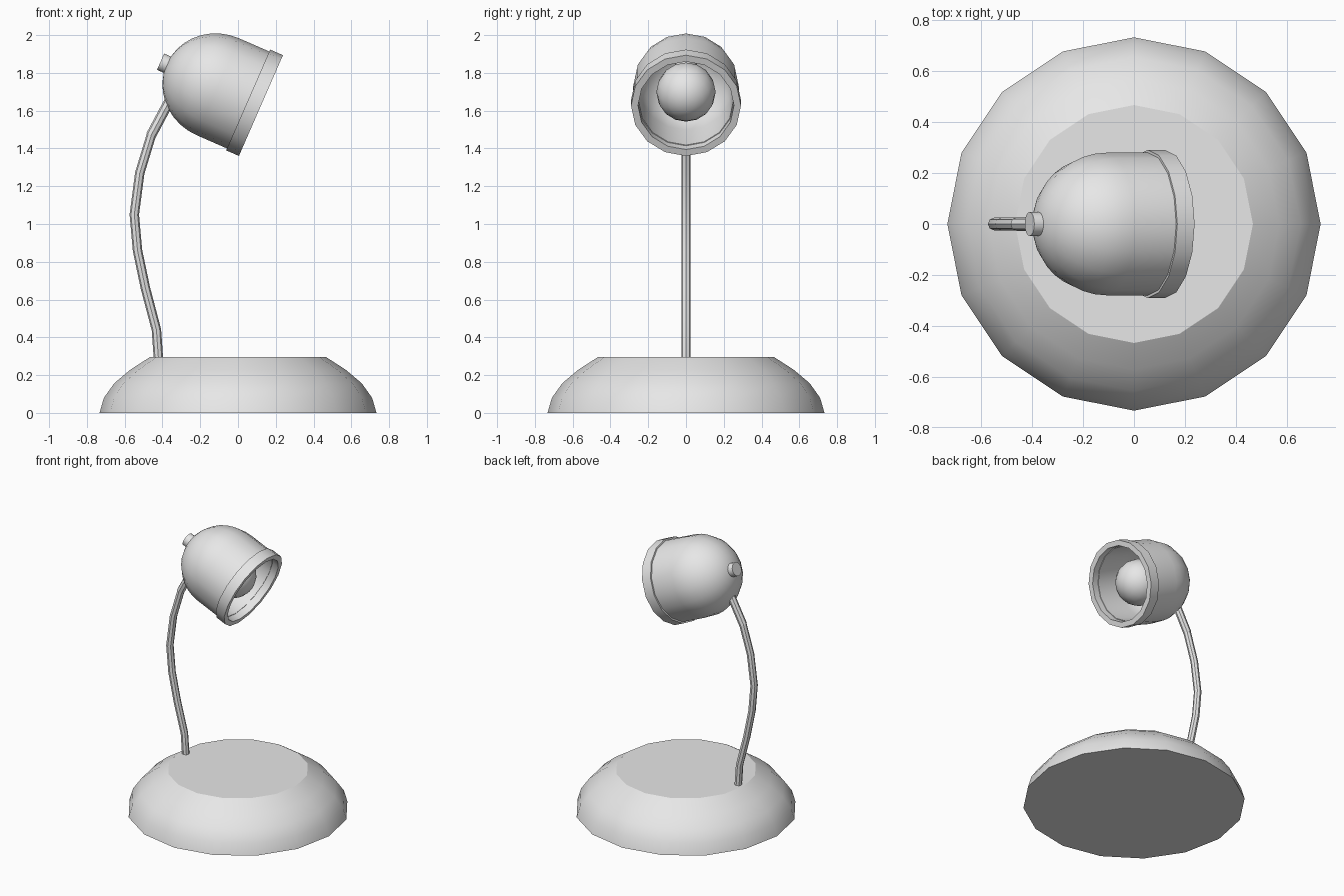
import bpy
import bmesh
from math import sin, cos, pi, radians
from mathutils import Vector, Matrix

if "Cube" in bpy.data.objects:
    bpy.data.objects.remove(bpy.data.objects["Cube"])

grey = bpy.data.materials.new("light grey")
grey.use_nodes = True
grey.diffuse_color = (0.8, 0.8, 0.8, 1)
grey.node_tree.nodes["Principled BSDF"].inputs["Base Color"].default_value = (0.8, 0.8, 0.8, 1)


def smooth(obj):
    bpy.ops.object.select_all(action='DESELECT')
    obj.select_set(True)
    bpy.context.view_layer.objects.active = obj
    bpy.ops.object.shade_smooth_by_angle(angle=radians(30))


def lathe(name, profile, matrix=Matrix(), sides=16, closed=False):
    """Turn a (radius, height) profile around local z."""
    bm = bmesh.new()
    verts = [bm.verts.new((r, 0, h)) for r, h in profile]
    pairs = list(zip(verts, verts[1:]))
    if closed:
        pairs.append((verts[-1], verts[0]))
    edges = [bm.edges.new(p) for p in pairs]
    bmesh.ops.spin(bm, geom=verts + edges, cent=(0, 0, 0), axis=(0, 0, 1),
                   angle=2 * pi, steps=sides, use_merge=True)
    bmesh.ops.remove_doubles(bm, verts=bm.verts, dist=0.0005)
    bmesh.ops.recalc_face_normals(bm, faces=bm.faces)
    mesh = bpy.data.meshes.new(name)
    bm.to_mesh(mesh)
    bm.free()
    mesh.materials.append(grey)
    obj = bpy.data.objects.new(name, mesh)
    bpy.context.collection.objects.link(obj)
    obj.matrix_world = matrix
    smooth(obj)
    return obj


def along(origin, direction):
    """Frame at origin whose z follows direction."""
    turn = Vector(direction).to_track_quat('Z', 'Y').to_matrix().to_4x4()
    return Matrix.Translation(origin) @ turn


def dome(radius, depth, start, steps=9):
    """Half-ellipse profile from the pole to the widest ring."""
    angles = [i * pi / 2 / steps for i in range(steps + 1)]
    return [(radius * sin(a), start - depth * cos(a)) for a in angles]


# Heavy rounded base
lathe("base", [(0, 0), (0.733, 0), (0.71, 0.08), (0.655, 0.157),
               (0.571, 0.228), (0.467, 0.295), (0, 0.295)])

# Bent stem
path = [(-0.42, 0.27), (-0.432, 0.44), (-0.49, 0.66), (-0.532, 0.86),
        (-0.549, 1.05), (-0.52, 1.27), (-0.457, 1.477)]
curve = bpy.data.curves.new("stem", 'CURVE')
curve.dimensions = '3D'
curve.bevel_depth = 0.025
curve.bevel_resolution = 2
curve.use_fill_caps = True
spline = curve.splines.new('POLY')
spline.points.add(len(path) - 1)
for point, (x, z) in zip(spline.points, path):
    point.co = (x, 0, z, 1)
curve.materials.append(grey)
stem = bpy.data.objects.new("stem", curve)
bpy.context.collection.objects.link(stem)
bpy.ops.object.select_all(action='DESELECT')
stem.select_set(True)
bpy.context.view_layer.objects.active = stem
bpy.ops.object.convert(target='MESH')
smooth(bpy.context.view_layer.objects.active)

# Straight joint between stem and shade
lathe("stem_joint", [(0, 0), (0.027, 0), (0.027, 0.26), (0, 0.26)],
      along((-0.461, 0, 1.468), (0.47, 0, 0.88)), sides=8)

# Shade parts share one tilted axis, with the origin at the mouth
head = along((0.1215, 0, 1.627), (0.916, 0, -0.4))
outer = dome(0.28, 0.295, -0.25)
inner = dome(0.25, 0.265, -0.25)
lathe("shade", outer + [(0.28, -0.05), (0.25, -0.05)] + inner[::-1], head)
lathe("shade_rim", [(0.291, -0.074), (0.291, 0), (0.254, 0), (0.254, -0.074)],
      head, closed=True)
lathe("shade_knob", [(0, -0.58), (0.047, -0.58), (0.047, -0.525), (0, -0.525)], head)

# Bulb with its hidden neck
ball = [(0.157 * sin(i * pi / 10), -0.178 - 0.157 * cos(i * pi / 10)) for i in range(11)]
lathe("bulb", ball, head)
lathe("bulb_neck", [(0, -0.53), (0.06, -0.51), (0.06, -0.3), (0, -0.3)], head)
